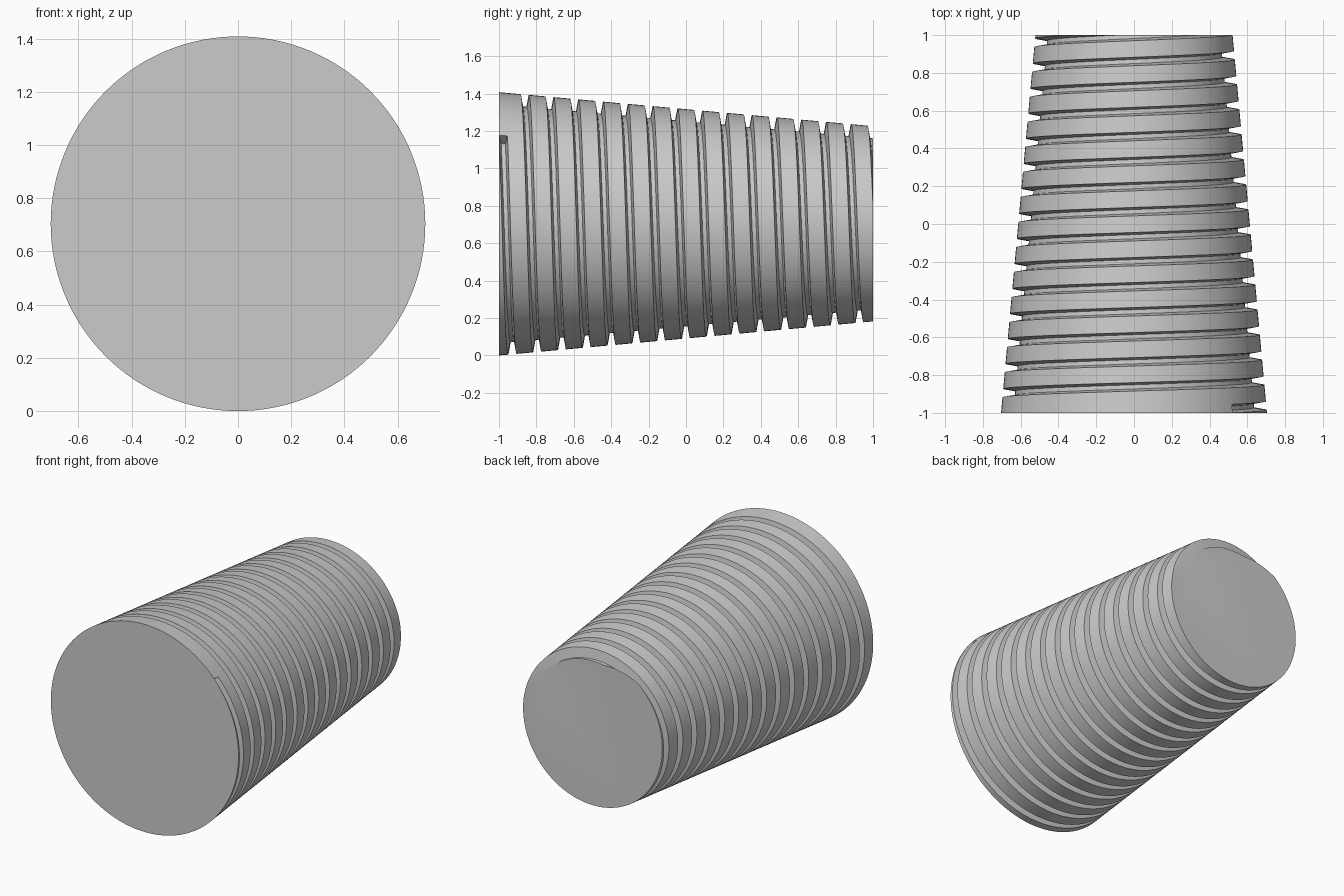
import bpy, bmesh, math

if "Cube" in bpy.data.objects:
    bpy.data.objects.remove(bpy.data.objects["Cube"])

R_FRONT, R_BACK = 0.704, 0.522      # taper of the body
SEGS = 128                          # facets per turn
PITCH = 0.1325                      # groove spacing
START_Y, START_ANGLE = -0.977, math.radians(42.2)
TURNS = 15.13
DEPTH, MOUTH, FLOOR = 0.065, 0.045, 0.022


def radius(y):
    return R_FRONT + (R_BACK - R_FRONT) * (y + 1) / 2


def point(angle, r, y):
    return (r * math.cos(angle), y, R_FRONT + r * math.sin(angle))


def make_object(name, bm):
    bmesh.ops.recalc_face_normals(bm, faces=bm.faces[:])
    mesh = bpy.data.meshes.new(name)
    bm.to_mesh(mesh)
    bm.free()
    obj = bpy.data.objects.new(name, mesh)
    bpy.context.collection.objects.link(obj)
    return obj


def loft(name, rings):
    """Closed solid through a list of rings, capped at both ends."""
    bm = bmesh.new()
    loops = [[bm.verts.new(p) for p in ring] for ring in rings]
    for a, b in zip(loops, loops[1:]):
        n = len(a)
        for i in range(n):
            j = (i + 1) % n
            bm.faces.new((a[i], a[j], b[j], b[i]))
    bm.faces.new(loops[0])
    bm.faces.new(loops[-1])
    return make_object(name, bm)


# tapered body lying along y
angles = [2 * math.pi * i / SEGS for i in range(SEGS)]
body = loft("tapered_body", [[point(a, radius(y), y) for a in angles]
                             for y in (-1, 1)])

# spiral groove cutter: trapezoid section swept along a conical helix
slope = (MOUTH - FLOOR) / 2 / DEPTH
RAISE = 0.03
profile = [(-FLOOR / 2, -DEPTH), (FLOOR / 2, -DEPTH),
           (MOUTH / 2 + slope * RAISE, RAISE), (-MOUTH / 2 - slope * RAISE, RAISE)]
rings = []
for i in range(int(TURNS * SEGS) + 1):
    t = i / SEGS
    y = START_Y + PITCH * t
    a = START_ANGLE - 2 * math.pi * t
    rings.append([point(a, radius(y + dy) + dr, y + dy) for dy, dr in profile])
cutter = loft("groove_cutter", rings)
cutter.hide_render = True

# cut the groove and apply
mod = body.modifiers.new("groove", 'BOOLEAN')
mod.operation = 'DIFFERENCE'
mod.solver = 'EXACT'
mod.object = cutter
bpy.context.view_layer.objects.active = body
body.select_set(True)
bpy.ops.object.modifier_apply(modifier=mod.name)
bpy.data.objects.remove(cutter)

bpy.ops.object.shade_smooth_by_angle(angle=math.radians(25))
